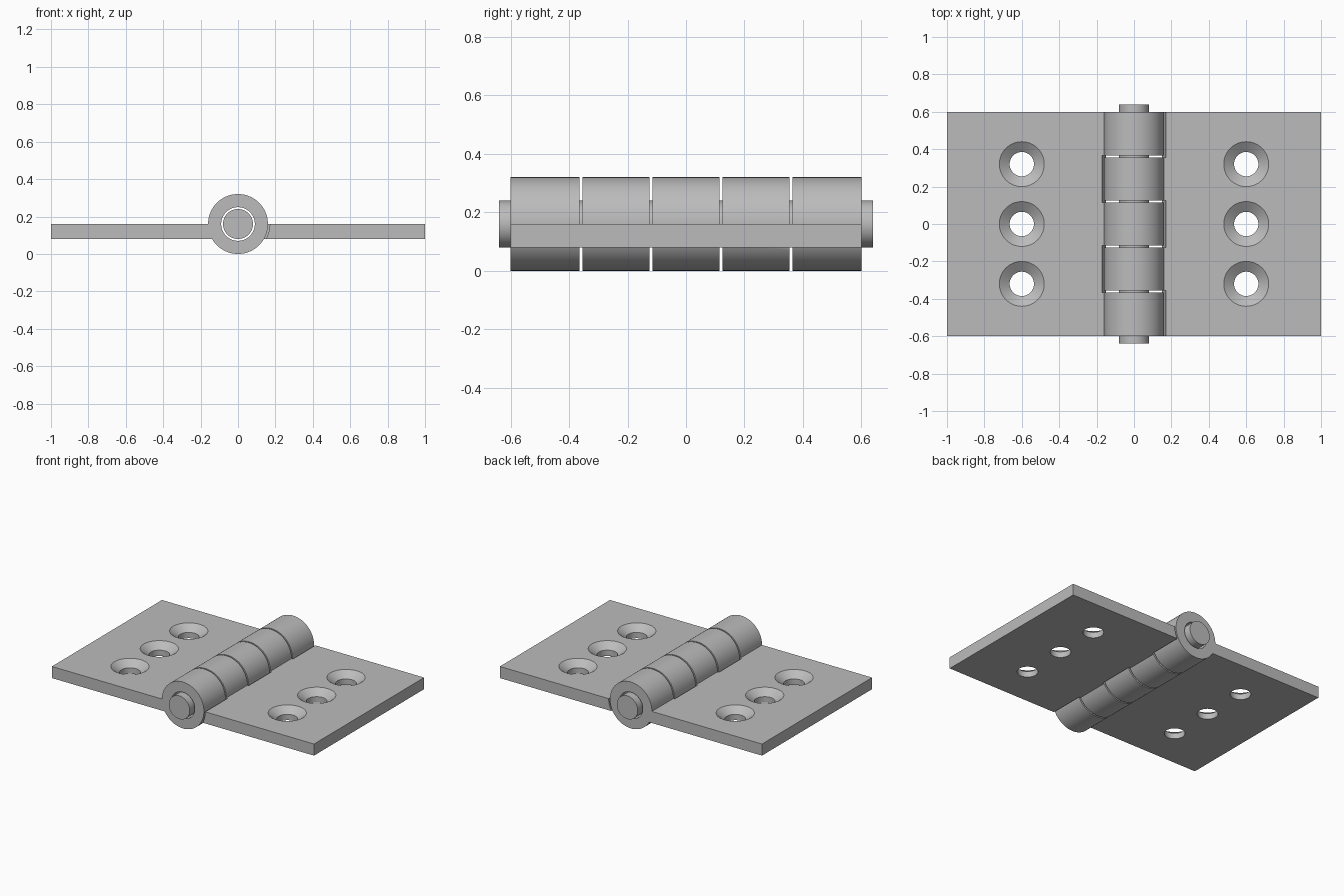
import bpy, bmesh, math
from mathutils import Matrix

if "Cube" in bpy.data.objects:
    bpy.data.objects.remove(bpy.data.objects["Cube"], do_unlink=True)

# Main dimensions
AXIS_Z = 0.16
HALF_LEN = 0.6
KNUCKLE_R, NOTCH_R, BORE_R, PIN_R = 0.16, 0.17, 0.09, 0.08
PLATE_LOW, PLATE_TOP = 0.08, 0.16
HOLE_R, SINK_R, SINK_Z = 0.065, 0.12, 0.12
GAP = 0.01
COUNT = 5
PITCH = 2 * HALF_LEN / COUNT

steel = bpy.data.materials.new("grey steel")
steel.use_nodes = True
GREY = (0.5, 0.5, 0.5, 1)
steel.diffuse_color = GREY
steel.node_tree.nodes["Principled BSDF"].inputs["Base Color"].default_value = GREY


def make_object(name, bm):
    mesh = bpy.data.meshes.new(name)
    bmesh.ops.recalc_face_normals(bm, faces=bm.faces)
    bm.to_mesh(mesh)
    bm.free()
    mesh.materials.append(steel)
    obj = bpy.data.objects.new(name, mesh)
    bpy.context.collection.objects.link(obj)
    return obj


def frustum(name, r1, r2, depth, matrix, segments=96):
    bm = bmesh.new()
    bmesh.ops.create_cone(bm, cap_ends=True, segments=segments,
                          radius1=r1, radius2=r2, depth=depth, matrix=matrix)
    return make_object(name, bm)


def barrel(name, radius, y0, y1):
    """Cylinder lying along the hinge axis."""
    place = Matrix.Translation((0, (y0 + y1) / 2, AXIS_Z)) @ Matrix.Rotation(math.pi / 2, 4, "X")
    return frustum(name, radius, radius, y1 - y0, place)


def upright(name, x, y, r1, r2, z0, z1):
    return frustum(name, r1, r2, z1 - z0, Matrix.Translation((x, y, (z0 + z1) / 2)), 64)


def combine(target, tool, operation):
    mod = target.modifiers.new("combine", "BOOLEAN")
    mod.operation, mod.solver, mod.object = operation, "EXACT", tool
    bpy.context.view_layer.objects.active = target
    bpy.ops.object.modifier_apply(modifier=mod.name)
    bpy.data.objects.remove(tool, do_unlink=True)


def smooth(obj):
    bpy.ops.object.select_all(action="DESELECT")
    obj.select_set(True)
    bpy.context.view_layer.objects.active = obj
    bpy.ops.object.shade_smooth_by_angle(angle=math.radians(30))


def knuckle_span(i):
    """Ends of one knuckle, with half a gap at every inner joint."""
    y0 = -HALF_LEN + i * PITCH + (GAP / 2 if i > 0 else 0)
    y1 = -HALF_LEN + (i + 1) * PITCH - (GAP / 2 if i < COUNT - 1 else 0)
    return y0, y1


def make_leaf(name, side, parity):
    # Flat plate reaching the hinge axis
    bm = bmesh.new()
    size = Matrix.Diagonal((1, 2 * HALF_LEN, PLATE_TOP - PLATE_LOW, 1))
    centre = Matrix.Translation((side / 2, 0, (PLATE_TOP + PLATE_LOW) / 2))
    bmesh.ops.create_cube(bm, size=1, matrix=centre @ size)
    leaf = make_object(name, bm)

    # Round notches that clear the other leaf's knuckles
    for i in range(COUNT):
        if i % 2 != parity:
            y0, y1 = knuckle_span(i)
            y0 -= GAP if i > 0 else 0.1
            y1 += GAP if i < COUNT - 1 else 0.1
            combine(leaf, barrel("notch_cutter", NOTCH_R, y0, y1), "DIFFERENCE")

    # Own knuckles, then the bore for the pin
    for i in range(parity, COUNT, 2):
        combine(leaf, barrel("knuckle", KNUCKLE_R, *knuckle_span(i)), "UNION")
    combine(leaf, barrel("bore_cutter", BORE_R, -1, 1), "DIFFERENCE")

    # Countersunk screw holes
    over = 0.02
    slope = (SINK_R - HOLE_R) / (PLATE_TOP - SINK_Z)
    for y in (-0.32, 0, 0.32):
        x = side * 0.6
        combine(leaf, upright("drill_cutter", x, y, HOLE_R, HOLE_R, 0, 0.2), "DIFFERENCE")
        combine(leaf, upright("sink_cutter", x, y, HOLE_R, SINK_R + over * slope,
                              SINK_Z, PLATE_TOP + over), "DIFFERENCE")
    smooth(leaf)


make_leaf("right_leaf", -1, 0)
make_leaf("left_leaf", 1, 1)

# Hinge pin
smooth(barrel("hinge_pin", PIN_R, -0.64, 0.64))
